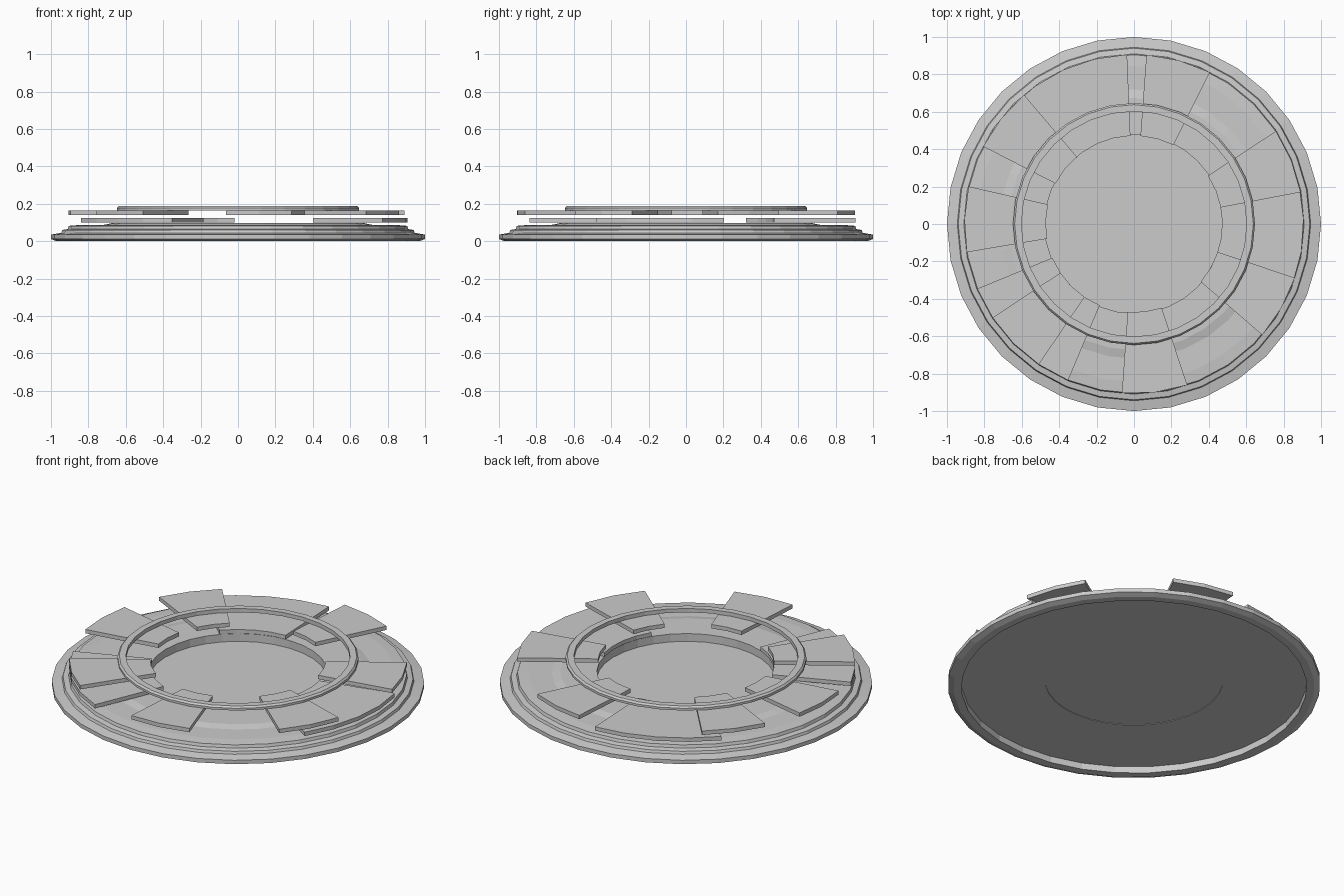
import bpy, bmesh, math

if "Cube" in bpy.data.objects:
    bpy.data.objects.remove(bpy.data.objects["Cube"])

SIDES = 32


def finish(name, bm):
    bmesh.ops.recalc_face_normals(bm, faces=bm.faces)
    mesh = bpy.data.meshes.new(name)
    bm.to_mesh(mesh)
    bm.free()
    obj = bpy.data.objects.new(name, mesh)
    bpy.context.collection.objects.link(obj)
    return obj


def lathe(name, profile):
    """Revolve a closed (radius, z) profile around z."""
    bm = bmesh.new()
    rings = []
    for i in range(SIDES):
        a = 2 * math.pi * i / SIDES
        rings.append([bm.verts.new((r * math.cos(a), r * math.sin(a), z)) for r, z in profile])
    n = len(profile)
    for i in range(SIDES):
        p, q = rings[i], rings[(i + 1) % SIDES]
        for j in range(n):
            k = (j + 1) % n
            bm.faces.new((p[j], q[j], q[k], p[k]))
    return finish(name, bm)


def plate(name, centre, width, z0, z1, r0=0.472, r1=0.907):
    """Flat ring sector, one segment per 11.25 degrees."""
    bm = bmesh.new()
    steps = round(width / 11.25)
    cols = []
    for i in range(steps + 1):
        a = math.radians(centre - width / 2 + width * i / steps)
        cols.append([bm.verts.new((r * math.cos(a), r * math.sin(a), z))
                     for r, z in ((r0, z0), (r1, z0), (r1, z1), (r0, z1))])
    for p, q in zip(cols, cols[1:]):
        for j in range(4):
            k = (j + 1) % 4
            bm.faces.new((p[j], q[j], q[k], p[k]))
    bm.faces.new(cols[0])
    bm.faces.new(cols[-1])
    return finish(name, bm)


# Stepped base, hollowed slightly underneath
lathe("base", [
    (0.97, 0.0), (1.0, 0.012), (1.0, 0.035), (0.945, 0.045), (0.94, 0.06),
    (0.91, 0.065), (0.905, 0.082), (0.845, 0.087), (0.72, 0.087),
    (0.674, 0.097), (0.478, 0.097), (0.478, 0.038), (0.927, 0.038), (0.927, 0.0)])

# Sunken centre disc
bm = bmesh.new()
bmesh.ops.create_cone(bm, cap_ends=True, segments=SIDES, radius1=0.478, radius2=0.478, depth=0.01)
disc = finish("centre_disc", bm)
disc.location.z = 0.046

# Three wide lower plates
for centre in (114.7, -9.4, -135.2):
    plate("lower_plate", centre, 44.7, 0.101, 0.124)

# Seven narrow upper plates
for centre in (141.6, 74.6, 22.0, -29.7, -82.9, -135.3, 178.4):
    plate("upper_plate", centre, 22.4, 0.14, 0.163)

# Top ring
lathe("top_ring", [(0.602, 0.165), (0.647, 0.165), (0.647, 0.178), (0.638, 0.188), (0.602, 0.188)])
